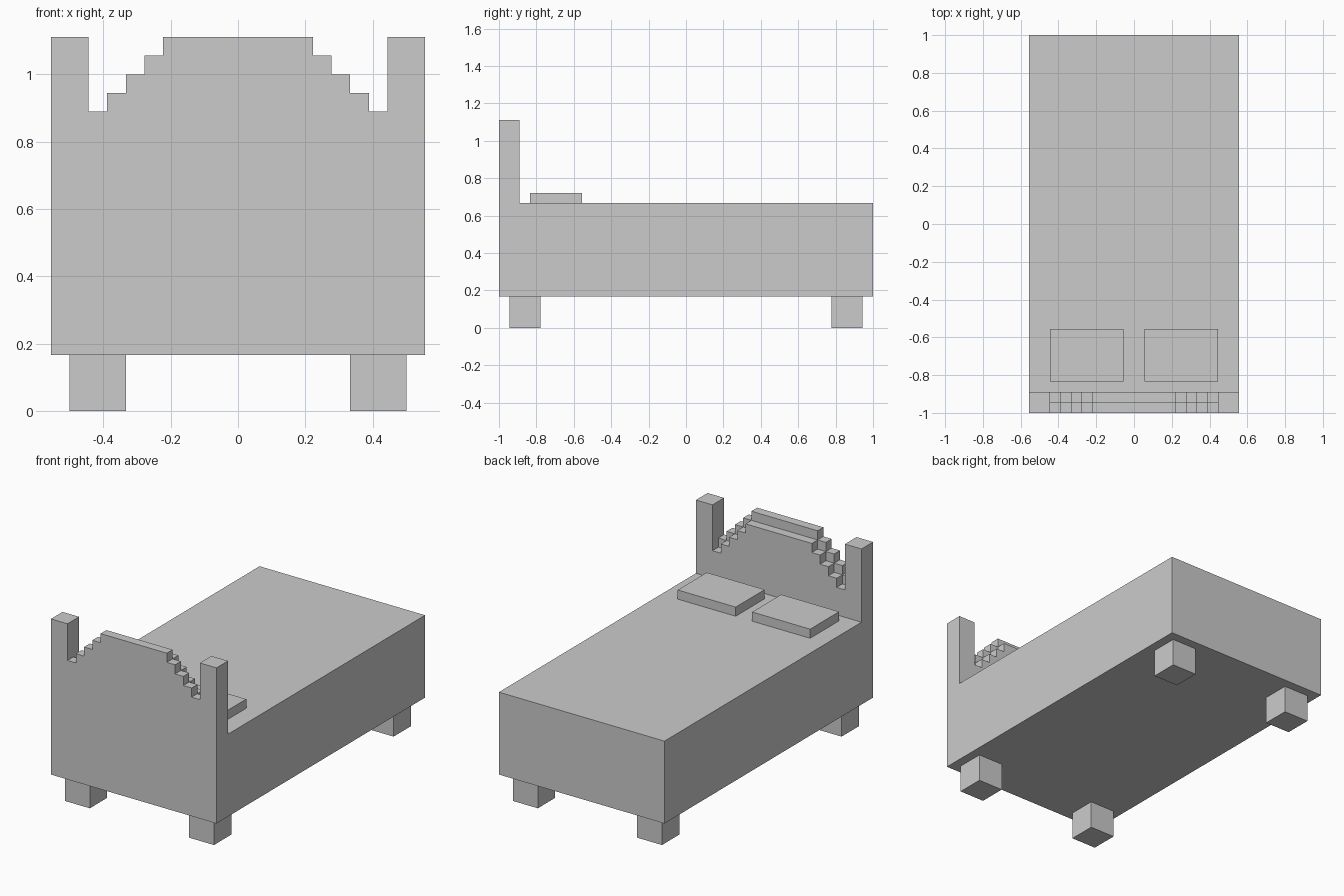
import bpy, bmesh

if "Cube" in bpy.data.objects:
    bpy.data.objects.remove(bpy.data.objects["Cube"])

U = 1 / 18  # the model sits on a grid of this size


def prism(name, outline, y0, y1):
    """Extrude an x-z outline (grid units) from y0 to y1."""
    bm = bmesh.new()
    face = bm.faces.new([bm.verts.new((x * U, y0 * U, z * U)) for x, z in outline])
    out = bmesh.ops.extrude_face_region(bm, geom=[face])
    moved = [v for v in out["geom"] if isinstance(v, bmesh.types.BMVert)]
    bmesh.ops.translate(bm, verts=moved, vec=(0, (y1 - y0) * U, 0))
    bmesh.ops.recalc_face_normals(bm, faces=bm.faces)
    mesh = bpy.data.meshes.new(name)
    bm.to_mesh(mesh)
    bm.free()
    obj = bpy.data.objects.new(name, mesh)
    bpy.context.collection.objects.link(obj)
    return obj


def box(name, x0, x1, y0, y1, z0, z1):
    return prism(name, [(x0, z0), (x1, z0), (x1, z1), (x0, z1)], y0, y1)


def headboard(name, top, y0, y1):
    """Two full-height posts with a stepped arch between them."""
    half = [(10, 12), (10, 20), (8, 20)]
    x, z = 8, top - 4
    half.append((x, z))
    for rise in (1, 1, 1, 1):
        x -= 1
        half += [(x, z), (x, z + rise)]
        z += rise
    return prism(name, half + [(-px, pz) for px, pz in reversed(half)], y0, y1)


# Bed body
box("mattress_base", -10, 10, -18, 18, 3, 12)

# Headboard: the inner layer of the arch is one step lower
headboard("headboard_outer", 20, -18, -17)
headboard("headboard_inner", 19, -17, -16)

# Pillows and legs on both sides
for side, s in (("left", -1), ("right", 1)):
    a, b = sorted((s * 1, s * 8))
    box(f"pillow_{side}", a, b, -15, -10, 12, 13)
    a, b = sorted((s * 6, s * 9))
    box(f"head_leg_{side}", a, b, -17, -14, 0, 3)
    box(f"foot_leg_{side}", a, b, 14, 17, 0, 3)
